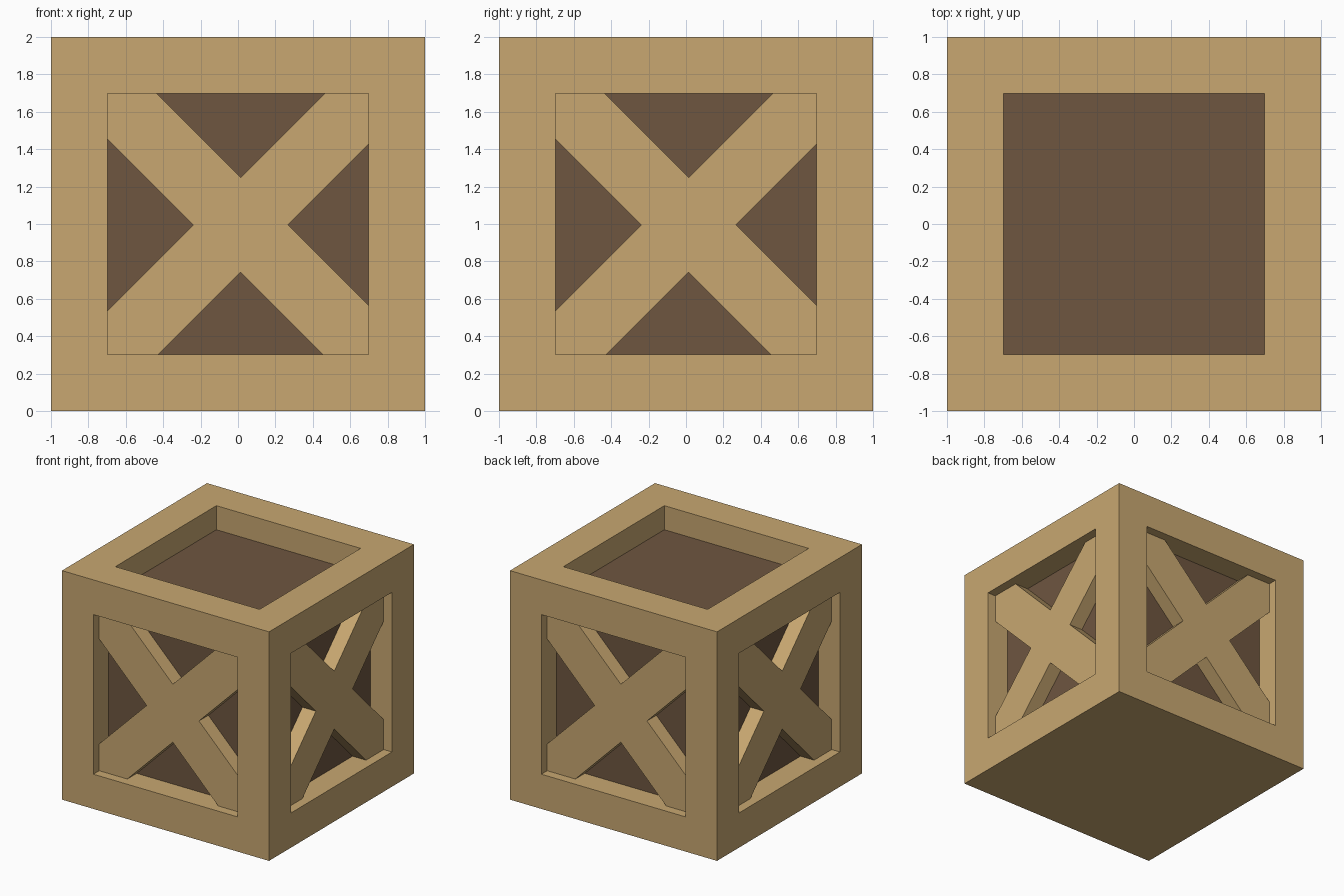
import bpy, bmesh
from math import pi
from mathutils import Matrix, Vector

if "Cube" in bpy.data.objects:
    bpy.data.objects.remove(bpy.data.objects["Cube"])

HALF_OPEN = 0.697     # half size of the openings
DEPTH = 0.21          # recess of the dark panels
BRACE_FRONT = 0.08    # recess of the braces


def material(name, color):
    m = bpy.data.materials.new(name)
    m.diffuse_color = (*color, 1)
    m.use_nodes = True
    m.node_tree.nodes["Principled BSDF"].inputs["Base Color"].default_value = m.diffuse_color
    return m


def add_object(name, bm, *mats):
    bmesh.ops.recalc_face_normals(bm, faces=bm.faces)
    mesh = bpy.data.meshes.new(name)
    bm.to_mesh(mesh)
    bm.free()
    ob = bpy.data.objects.new(name, mesh)
    for m in mats:
        mesh.materials.append(m)
    bpy.context.collection.objects.link(ob)
    return ob


wood = material("light_wood", (0.58, 0.39, 0.165))
dark = material("dark_wood", (0.157, 0.093, 0.051))

# Crate body: cube with a recessed dark panel on every side but the bottom
bm = bmesh.new()
bmesh.ops.create_cube(bm, size=2, matrix=Matrix.Translation((0, 0, 1)))
bm.normal_update()
panels = [f for f in bm.faces if f.normal.z > -0.5]
bmesh.ops.inset_individual(bm, faces=panels, thickness=1 - HALF_OPEN, use_even_offset=True)
for f in panels:
    n = f.normal.copy()
    new = bmesh.ops.extrude_discrete_faces(bm, faces=[f])["faces"][0]
    bmesh.ops.translate(bm, verts=new.verts, vec=-n * DEPTH)
    new.material_index = 1
add_object("crate_body", bm, wood, dark)


# Cross braces: an X profile whose arm ends are let into the frame
def cross_profile(center, r, h):
    pts = []
    for k in range(4):
        turn = Matrix.Rotation(k * pi / 2, 2)
        a, b = turn.transposed() @ center
        run = h - b - r
        pts += [turn @ Vector(p) for p in
                ((h, h), (a + run, h), (a, b + r), (a - run, h))]
    return pts


profile = cross_profile(Vector((0.014, -0.005)), 0.253, HALF_OPEN + 0.02)
for k, side in enumerate(("front", "right", "back", "left")):
    bm = bmesh.new()
    face = bm.faces.new([bm.verts.new((x, -1 + BRACE_FRONT, z + 1)) for x, z in profile])
    ext = bmesh.ops.extrude_face_region(bm, geom=[face])["geom"]
    bmesh.ops.translate(bm, verts=[v for v in ext if isinstance(v, bmesh.types.BMVert)],
                        vec=(0, DEPTH - BRACE_FRONT + 0.01, 0))
    bm.transform(Matrix.Rotation(k * pi / 2, 4, 'Z'))
    add_object(side + "_cross_brace", bm, wood)
